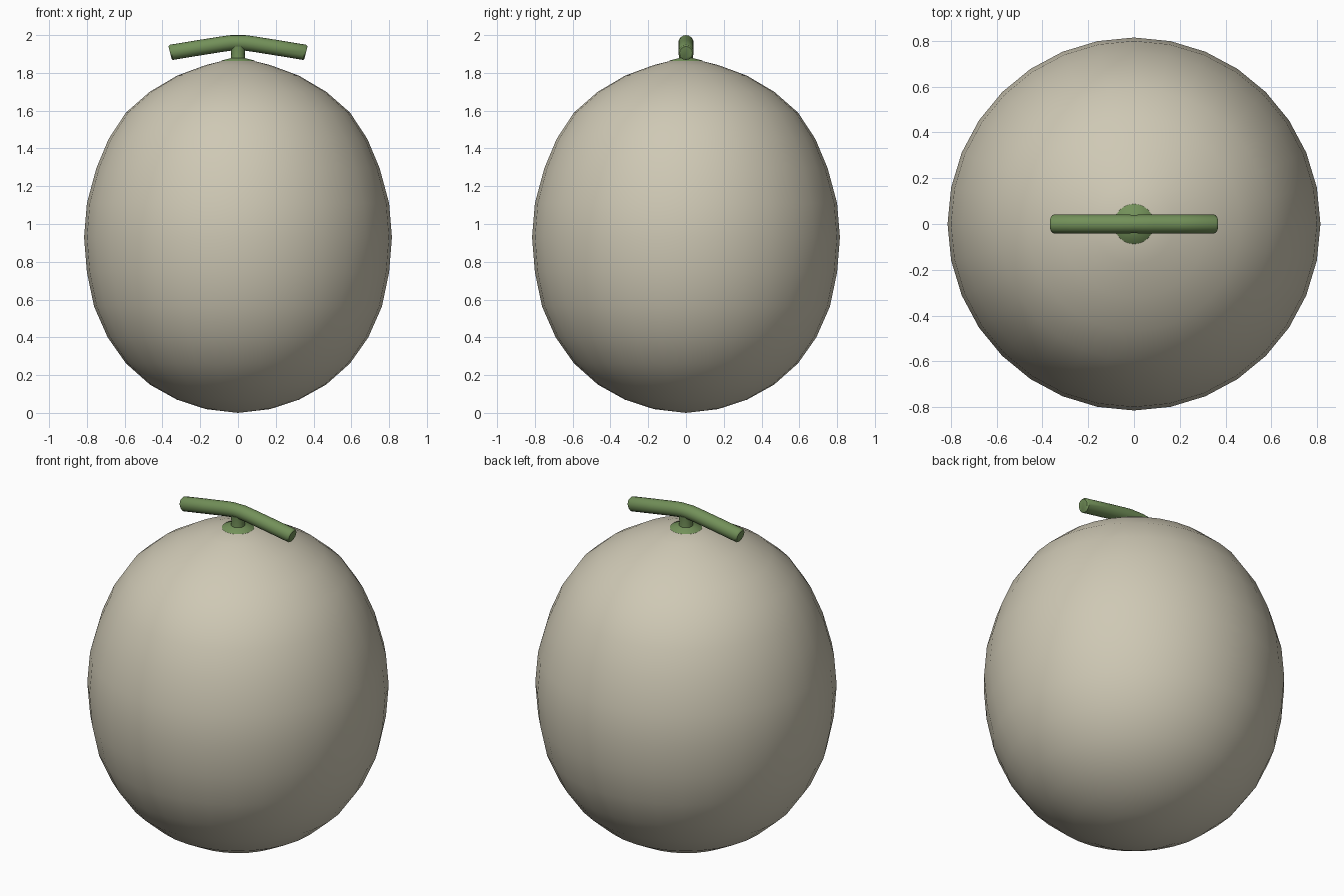
import bpy, bmesh, math
from mathutils import Vector

if "Cube" in bpy.data.objects:
    bpy.data.objects.remove(bpy.data.objects["Cube"])


def material(name, rgb):
    m = bpy.data.materials.new(name)
    m.diffuse_color = (*rgb, 1)
    m.use_nodes = True
    m.node_tree.nodes["Principled BSDF"].inputs["Base Color"].default_value = m.diffuse_color
    return m


def finish(name, bm, mat, angle):
    bmesh.ops.recalc_face_normals(bm, faces=bm.faces)
    me = bpy.data.meshes.new(name)
    bm.to_mesh(me)
    bm.free()
    ob = bpy.data.objects.new(name, me)
    bpy.context.collection.objects.link(ob)
    me.materials.append(mat)
    bpy.ops.object.select_all(action='DESELECT')
    ob.select_set(True)
    bpy.context.view_layer.objects.active = ob
    bpy.ops.object.shade_smooth_by_angle(angle=math.radians(angle))
    return ob


def lathe(name, profile, mat, steps=32):
    bm = bmesh.new()
    vs = [bm.verts.new((r, 0, z)) for r, z in profile]
    es = [bm.edges.new(p) for p in zip(vs, vs[1:])]
    bmesh.ops.spin(bm, geom=vs + es, axis=(0, 0, 1), cent=(0, 0, 0),
                   angle=math.tau, steps=steps)
    bmesh.ops.remove_doubles(bm, verts=bm.verts, dist=1e-4)
    return finish(name, bm, mat, 60)


def tube_xz(name, path, mat, sides=16):
    # path entries: x, z, radius; the tube runs along x
    bm = bmesh.new()
    rings = []
    for i, (x, z, r) in enumerate(path):
        a, b = path[max(i - 1, 0)], path[min(i + 1, len(path) - 1)]
        t = Vector((b[0] - a[0], 0, b[1] - a[1])).normalized()
        n = Vector((-t.z, 0, t.x))
        rings.append([bm.verts.new(Vector((x, 0, z)) + r * (
            n * math.cos(k * math.tau / sides)
            + Vector((0, 1, 0)) * math.sin(k * math.tau / sides)))
            for k in range(sides)])
    for p, q in zip(rings, rings[1:]):
        for k in range(sides):
            j = (k + 1) % sides
            bm.faces.new((p[k], p[j], q[j], q[k]))
    bm.faces.new(rings[0])
    bm.faces.new(rings[-1])
    return finish(name, bm, mat, 40)


rind = material("rind", (0.62, 0.58, 0.46))
green = material("stem_green", (0.17, 0.28, 0.10))

# Melon body: egg-shaped lathe, slightly pointed at the top
lathe("melon_body", [
    (0, 0), (0.17, 0.02), (0.323, 0.07), (0.467, 0.15), (0.593, 0.262),
    (0.69, 0.40), (0.762, 0.563), (0.80, 0.745), (0.815, 0.93),
    (0.80, 1.11), (0.75, 1.295), (0.685, 1.45), (0.593, 1.59),
    (0.467, 1.70), (0.323, 1.785), (0.175, 1.84), (0, 1.885)], rind)

# Green patch lying on the top of the melon
lathe("stem_base", [(0, 1.888), (0.085, 1.866), (0.09, 1.858), (0, 1.858)], green)

# Short upright stalk
lathe("stalk", [(0, 1.86), (0.04, 1.86), (0.036, 1.90), (0.04, 1.94), (0, 1.94)],
      green, 16)

# Drooping T-shaped crossbar, mirrored about the stalk
half = [(0.36, 1.907, 0.034), (0.352, 1.909, 0.041), (0.20, 1.934, 0.041),
        (0.08, 1.953, 0.041), (0.035, 1.959, 0.041)]
path = [(-x, z, r) for x, z, r in half] + [(0, 1.96, 0.04)] + half[::-1]
tube_xz("stem_crossbar", path, green)
